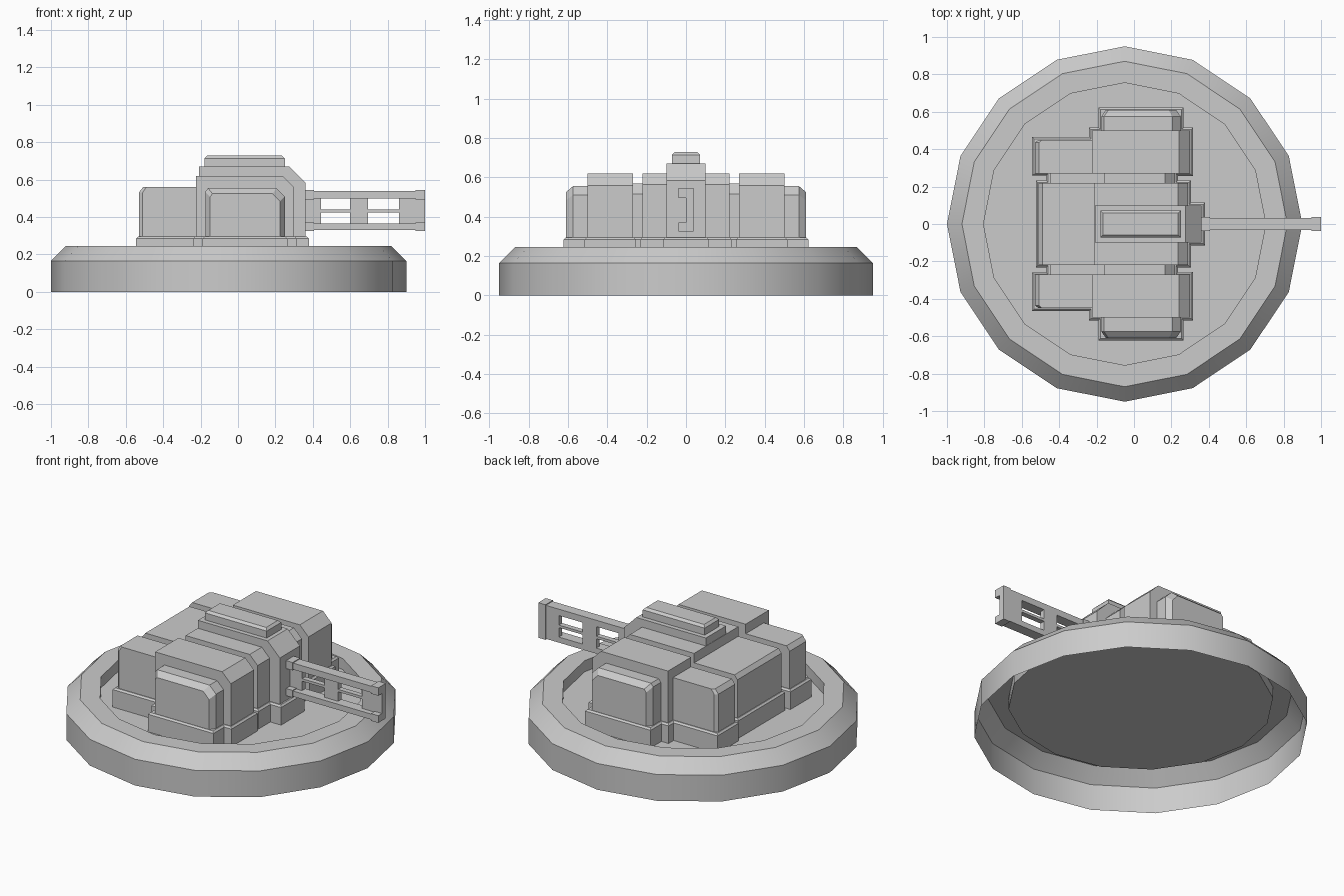
import bpy, bmesh, math

if "Cube" in bpy.data.objects:
    bpy.data.objects.remove(bpy.data.objects["Cube"])

FLOOR = 0.175


def finish(name, bm, recalc=True):
    if recalc:
        bmesh.ops.recalc_face_normals(bm, faces=bm.faces)
    me = bpy.data.meshes.new(name)
    bm.to_mesh(me)
    bm.free()
    ob = bpy.data.objects.new(name, me)
    bpy.context.collection.objects.link(ob)
    return ob


def skin(bm, loops):
    """Closed solid through matching vertex loops."""
    rings = [[bm.verts.new(p) for p in lp] for lp in loops]
    n = len(rings[0])
    for a, b in zip(rings, rings[1:]):
        for i in range(n):
            bm.faces.new((a[i], a[(i + 1) % n], b[(i + 1) % n], b[i]))
    bm.faces.new(rings[0])
    bm.faces.new(rings[-1])


def block(name, profile, y0, y1, tip=(0, 0, 0), sides=(1, -1)):
    """Extrude an xz profile along y; tip = end taper in x, y, z."""
    bm = bmesh.new()
    x0, x1 = min(p[0] for p in profile), max(p[0] for p in profile)
    top = max(p[1] for p in profile)
    tx, ty, tz = tip
    small = [(x0 + tx + (x - x0) * (x1 - x0 - 2 * tx) / (x1 - x0),
              FLOOR + (z - FLOOR) * (top - tz - FLOOR) / (top - FLOOR)) for x, z in profile]
    for s in sides:
        loops = [[(x, s * y0, z) for x, z in profile]]
        loops.append([(x, s * (y1 - ty), z) for x, z in profile])
        if ty:
            loops.append([(x, s * y1, z) for x, z in small])
        skin(bm, loops)
    return finish(name, bm)


def shape(x0, x1, top, back=0.0, front=0.0):
    """Side outline with chamfered top corners."""
    pts = [(x0, FLOOR), (x1, FLOOR)]
    pts += [(x1, top - front), (x1 - front, top)] if front else [(x1, top)]
    pts += [(x0 + back, top), (x0, top - back * 1.3)] if back else [(x0, top)]
    return pts


def frustum(bm, x0, x1, y0, y1, z0, z1, c=0.0):
    """Box with an optional chamfer c round the top."""
    def rect(i, z):
        return [(x0 + i, y0 + i, z), (x1 - i, y0 + i, z), (x1 - i, y1 - i, z), (x0 + i, y1 - i, z)]
    loops = [rect(0, z0), rect(0, z1 - c)]
    if c:
        loops.append(rect(c, z1))
    skin(bm, loops)


# Round base: open underneath, with a recessed floor
bm = bmesh.new()
prof = [(0.95, 0), (0.95, 0.165), (0.87, 0.245), (0.755, 0.245), (0.755, FLOOR)]
N = 16
rings = [[bm.verts.new((-0.05 + r * math.cos(2 * math.pi * i / N), r * math.sin(2 * math.pi * i / N), z))
          for i in range(N)] for r, z in prof]
for a, b in zip(rings, rings[1:]):
    for i in range(N):
        bm.faces.new((a[i], a[(i + 1) % N], b[(i + 1) % N], b[i]))
bm.faces.new(rings[-1])
base = finish("round_base", bm, recalc=False)
bpy.context.view_layer.objects.active = base
base.select_set(True)
bpy.ops.object.shade_smooth_by_angle(angle=math.radians(30))

# Hull blocks
hull = block("hull", shape(-0.21, 0.29, 0.62, 0, 0.055), -0.22, 0.22, sides=(1,))
parts = [
    block("front_column", shape(-0.208, 0.36, 0.67, 0, 0.085), -0.1, 0.1, sides=(1,)),
    block("rear_block", shape(-0.51, -0.2, 0.56, 0.02), -0.219, 0.219, sides=(1,)),
    block("gap_filler_low", shape(-0.45, -0.15, 0.51), 0.2, 0.29),
    block("gap_filler", shape(-0.16, 0.22, 0.57, 0, 0.055), 0.2, 0.29),
    block("side_block", shape(-0.225, 0.30, 0.62, 0, 0.06), 0.27, 0.5),
    block("rear_side_block", shape(-0.53, -0.2, 0.56, 0.022), 0.271, 0.45, (0.02, 0.015, 0)),
    block("side_pod", shape(-0.175, 0.25, 0.555, 0.015, 0.045), 0.48, 0.61, (0.025, 0.035, 0.03)),
]

# Skirt blocks round the foot of every hull block
skirt = [(-0.525, 0.305, 0, 0.233), (-0.22, 0.38, 0, 0.115), (-0.47, 0.235, 0.2, 0.3),
         (-0.24, 0.315, 0.257, 0.515), (-0.545, -0.2, 0.258, 0.465), (-0.19, 0.265, 0.45, 0.622)]
for i, (x0, x1, y0, y1) in enumerate(skirt):
    bm = bmesh.new()
    if y0 == 0:
        frustum(bm, x0, x1, -y1, y1, FLOOR, 0.295, 0.01)
    else:
        frustum(bm, x0, x1, y0, y1, FLOOR, 0.295, 0.01)
        frustum(bm, x0, x1, -y1, -y0, FLOOR, 0.295, 0.01)
    parts.append(finish("skirt_%d" % i, bm))

# Merge the hull into one clean shell
bpy.context.view_layer.objects.active = hull
for p in parts:
    m = hull.modifiers.new("join", 'BOOLEAN')
    m.operation, m.solver, m.object = 'UNION', 'EXACT', p
    bpy.ops.object.modifier_apply(modifier=m.name)
    bpy.data.objects.remove(p)
bm = bmesh.new()
bm.from_mesh(hull.data)
under = [f for f in bm.faces if f.normal.z < -0.9 and f.calc_center_median().z < FLOOR + 0.005]
bmesh.ops.delete(bm, geom=under, context='FACES')
bm.to_mesh(hull.data)
bm.free()

# Roof cap
bm = bmesh.new()
frustum(bm, -0.18, 0.25, -0.072, 0.072, 0.67, 0.728, 0.014)
finish("roof_cap", bm)

# Lattice arm: C-section rails, web posts, thin middle bar and end plates
bm = bmesh.new()
for z0, z1 in ((0.5, 0.54), (0.33, 0.365)):
    frustum(bm, 0.405, 0.95, -0.033, 0.033, z0, z1)
for x0, x1 in ((0.405, 0.445), (0.6, 0.695), (0.86, 0.95)):
    frustum(bm, x0, x1, 0.0, 0.033, 0.365, 0.5)
for x0, x1 in ((0.445, 0.6), (0.695, 0.86)):
    frustum(bm, x0, x1, 0.0, 0.033, 0.424, 0.44)
for x0, x1 in ((0.36, 0.405), (0.95, 1.0)):
    frustum(bm, x0, x1, 0.0, 0.037, 0.325, 0.545)
    for z0, z1 in ((0.495, 0.545), (0.325, 0.37)):
        frustum(bm, x0, x1, -0.037, 0.0, z0, z1)
finish("lattice_arm", bm)
